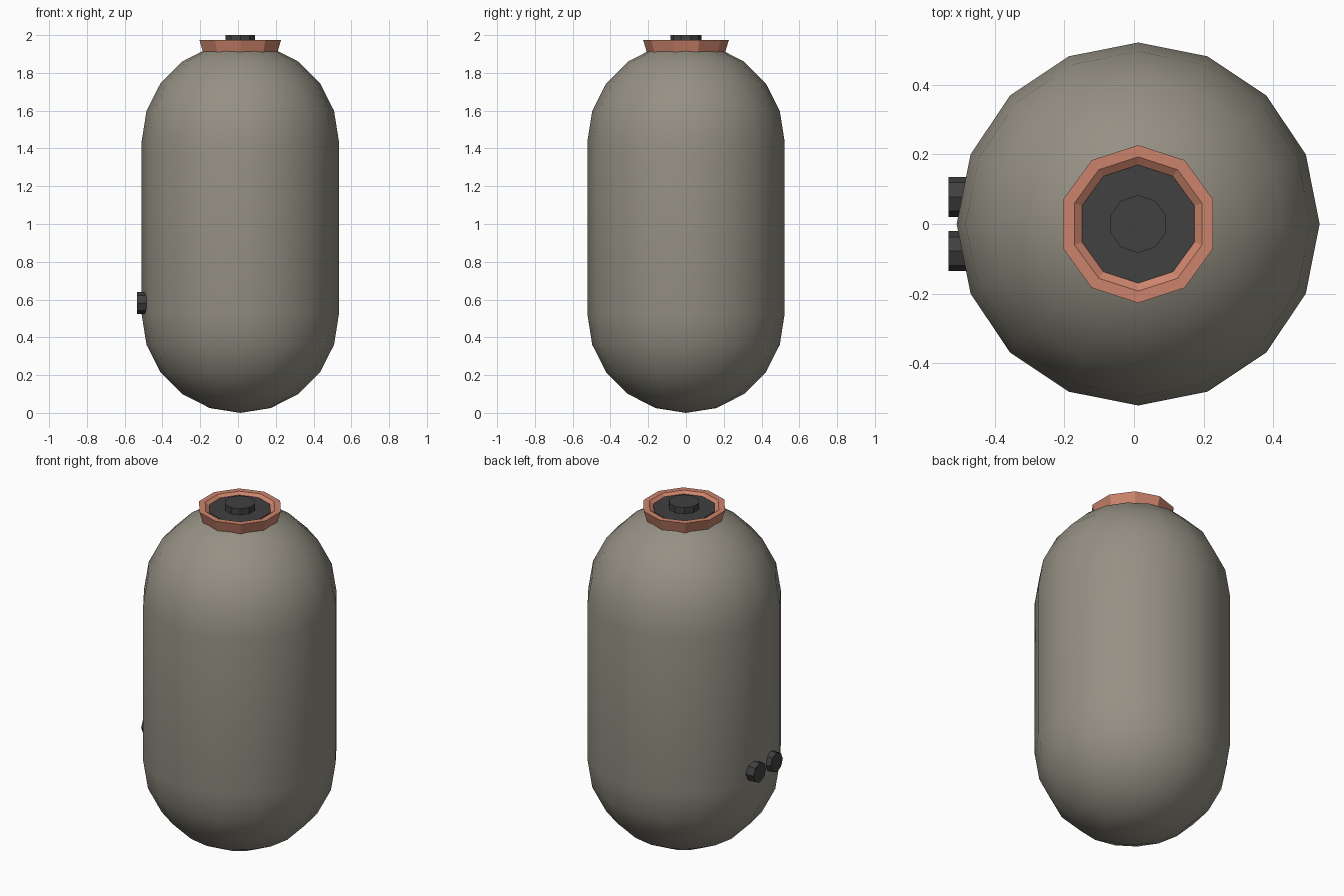
import bpy, math
from mathutils import Matrix, Vector

if "Cube" in bpy.data.objects:
    bpy.data.objects.remove(bpy.data.objects["Cube"])

def material(name, rgb):
    m = bpy.data.materials.new(name)
    m.diffuse_color = (*rgb, 1)
    m.use_nodes = True
    m.node_tree.nodes["Principled BSDF"].inputs["Base Color"].default_value = m.diffuse_color
    return m

GREY = material("warm_grey", (0.30, 0.28, 0.23))
COPPER = material("copper", (0.60, 0.23, 0.15))
DARK = material("charcoal", (0.052, 0.052, 0.052))
CX = 0.012  # the pipes push the vessel slightly off centre

def lathe(name, profile, sides, mat, matrix, smooth=False):
    """Spin (radius, height) points round z; radius 0 closes to a pole."""
    verts, faces, rings = [], [], []
    for r, z in profile:
        n = 1 if r == 0 else sides
        rings.append(range(len(verts), len(verts) + n))
        for i in range(n):
            a = 2 * math.pi * i / sides
            verts.append((r * math.sin(a), r * math.cos(a), z))
    for lo, hi in zip(rings, rings[1:]):
        for i in range(sides):
            j = (i + 1) % sides
            quad = [lo[i % len(lo)], hi[i % len(hi)], hi[j % len(hi)], lo[j % len(lo)]]
            faces.append(list(dict.fromkeys(quad)))
    mesh = bpy.data.meshes.new(name)
    mesh.from_pydata(verts, [], faces)
    mesh.materials.append(mat)
    mesh.transform(matrix)
    obj = bpy.data.objects.new(name, mesh)
    bpy.context.collection.objects.link(obj)
    if smooth:
        bpy.ops.object.select_all(action='DESELECT')
        obj.select_set(True)
        bpy.context.view_layer.objects.active = obj
        bpy.ops.object.shade_smooth_by_angle(angle=math.radians(30))
    return obj

centre = Matrix.Translation((CX, 0, 0))

# Capsule tank: two domes in 18 degree steps joined by a straight wall
R, LOW, HIGH = 0.522, 0.522, 1.438
steps = [math.radians(18 * i) for i in range(5)]
tank = [(0, LOW - R)]
tank += [(R * math.cos(a), LOW - R * math.sin(a)) for a in reversed(steps)]
tank += [(R * math.cos(a), HIGH + R * math.sin(a)) for a in steps]
tank += [(0, HIGH + R)]
lathe("tank_body", tank, 16, GREY, centre, smooth=True)

# Flared collar on top, with a sloped inner wall
lathe("collar", [(0.200, 1.885), (0.227, 1.975), (0.193, 1.975), (0.165, 1.955)],
      10, COPPER, centre)

# Dark lid inside the collar and the button on it
lathe("lid", [(0.170, 1.93), (0.170, 1.963), (0, 1.963)], 10, DARK, centre)
lathe("lid_button", [(0.083, 1.95), (0.083, 2.0), (0, 2.0)], 10, DARK, centre)

# Two short pipe stubs low on the left side
for side, label in ((-1, "front"), (1, "back")):
    place = Matrix.Translation((-0.534, side * 0.078, 0.582)) @ Matrix.Rotation(-math.pi / 2, 4, 'Y')
    lathe(label + "_pipe_stub", [(0, -0.08), (0.0575, -0.08), (0.0575, 0), (0, 0)], 8, DARK, place)
